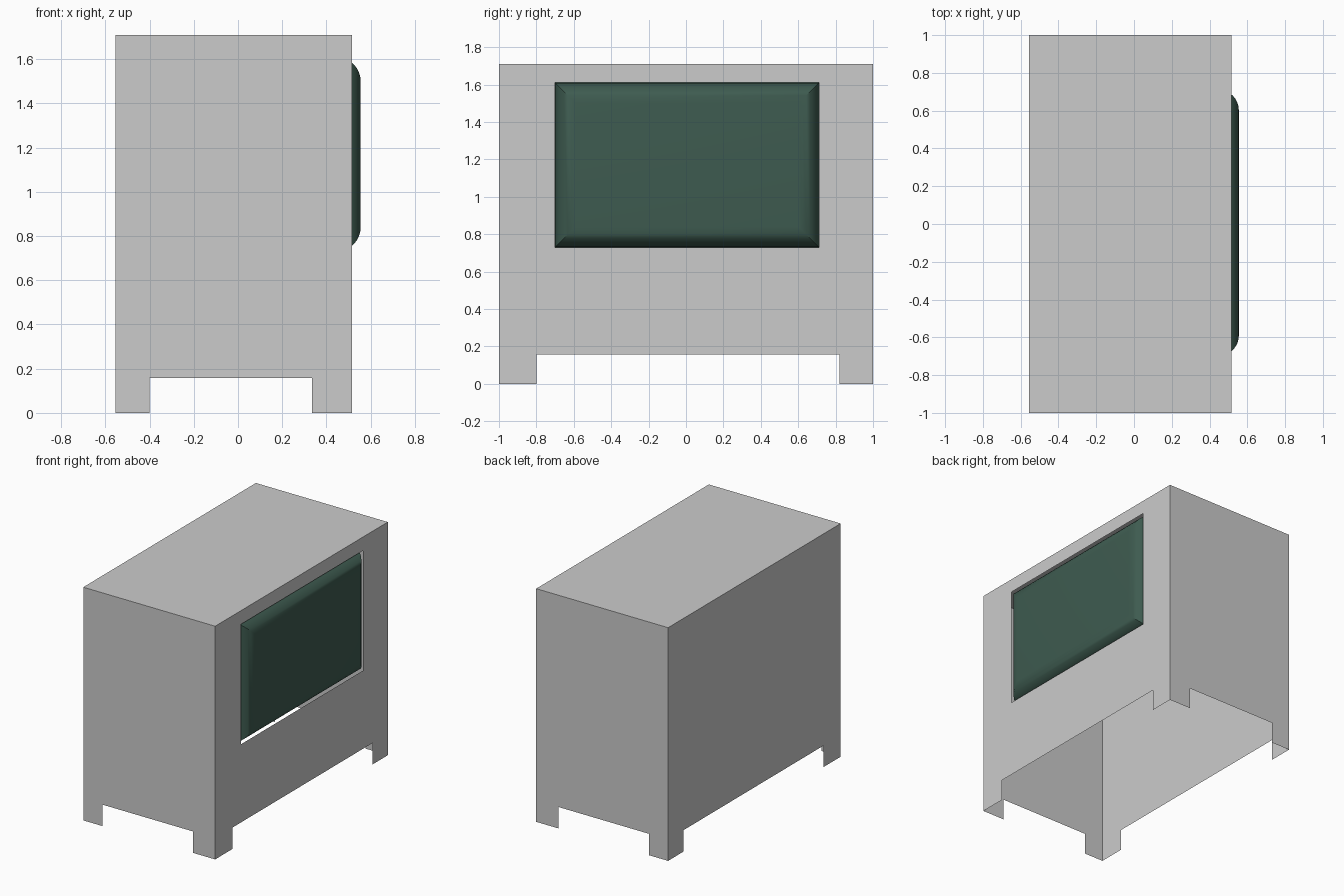
import bpy, bmesh, math

if "Cube" in bpy.data.objects:
    bpy.data.objects.remove(bpy.data.objects["Cube"])

X0, X1, Y0, Y1, H = -0.555, 0.515, -1.0, 1.0, 1.71
FOOT = 0.157                      # height of the leg openings
LEG_X = (-0.40, 0.335)            # opening span on the short walls
LEG_Y = (-0.80, 0.82)             # opening span on the long walls
WIN_Y, WIN_Z = (-0.70, 0.712), (0.73, 1.61)


def material(name, color):
    m = bpy.data.materials.new(name)
    m.diffuse_color = (*color, 1)
    m.use_nodes = True
    m.node_tree.nodes["Principled BSDF"].inputs["Base Color"].default_value = m.diffuse_color
    return m


def finish(bm, name, mat):
    me = bpy.data.meshes.new(name)
    bm.to_mesh(me)
    bm.free()
    ob = bpy.data.objects.new(name, me)
    bpy.context.collection.objects.link(ob)
    me.materials.append(mat)
    return ob


def inside(v, span):
    return span[0] < v < span[1]


def wall(bm, place, ends, legs, window=False):
    """Thin sheet split along the opening edges, with opening cells left out."""
    us = sorted({*ends, *legs, *(WIN_Y if window else ())})
    zs = sorted({0, FOOT, H, *(WIN_Z if window else ())})
    for a, b in zip(us, us[1:]):
        for c, d in zip(zs, zs[1:]):
            u, z = (a + b) / 2, (c + d) / 2
            if z < FOOT and inside(u, legs):
                continue
            if window and inside(u, WIN_Y) and inside(z, WIN_Z):
                continue
            bm.faces.new([bm.verts.new(place(*p)) for p in ((a, c), (b, c), (b, d), (a, d))])


gray = material("light gray", (0.60, 0.60, 0.60))
green = material("dark green", (0.048, 0.105, 0.080))

# Cabinet: four thin walls and a top, open underneath
bm = bmesh.new()
wall(bm, lambda u, z: (u, Y0, z), (X0, X1), LEG_X)
wall(bm, lambda u, z: (X1, u, z), (Y0, Y1), LEG_Y, window=True)
n = len(bm.faces)
wall(bm, lambda u, z: (u, Y1, z), (X0, X1), LEG_X)
wall(bm, lambda u, z: (X0, u, z), (Y0, Y1), LEG_Y)
bm.faces.ensure_lookup_table()
bmesh.ops.reverse_faces(bm, faces=bm.faces[n:])
bm.faces.new([bm.verts.new(p) for p in ((X0, Y0, H), (X1, Y0, H), (X1, Y1, H), (X0, Y1, H))])
bmesh.ops.remove_doubles(bm, verts=bm.verts, dist=1e-4)
bmesh.ops.dissolve_limit(bm, angle_limit=0.01, verts=bm.verts, edges=bm.edges)
finish(bm, "cabinet_shell", gray)

# Screen: bulging panel with rounded, mitred borders set in the window
R, STEPS, FRONT = 0.11, 8, 0.555
bm = bmesh.new()
rings = []
for i in range(STEPS + 1):
    t = math.pi / 2 * i / STEPS
    x, inset = FRONT - R + R * math.sin(t), R * (1 - math.cos(t))
    ya, yb = WIN_Y[0] + inset, WIN_Y[1] - inset
    za, zb = WIN_Z[0] + inset, WIN_Z[1] - inset
    rings.append([bm.verts.new((x, y, z)) for y, z in ((ya, za), (yb, za), (yb, zb), (ya, zb))])
for lo, hi in zip(rings, rings[1:]):
    for k in range(4):
        j = (k + 1) % 4
        bm.faces.new((lo[k], lo[j], hi[j], hi[k]))
bm.faces.new(rings[-1])
screen = finish(bm, "screen_panel", green)
bpy.context.view_layer.objects.active = screen
screen.select_set(True)
bpy.ops.object.shade_smooth_by_angle(angle=math.radians(30))
